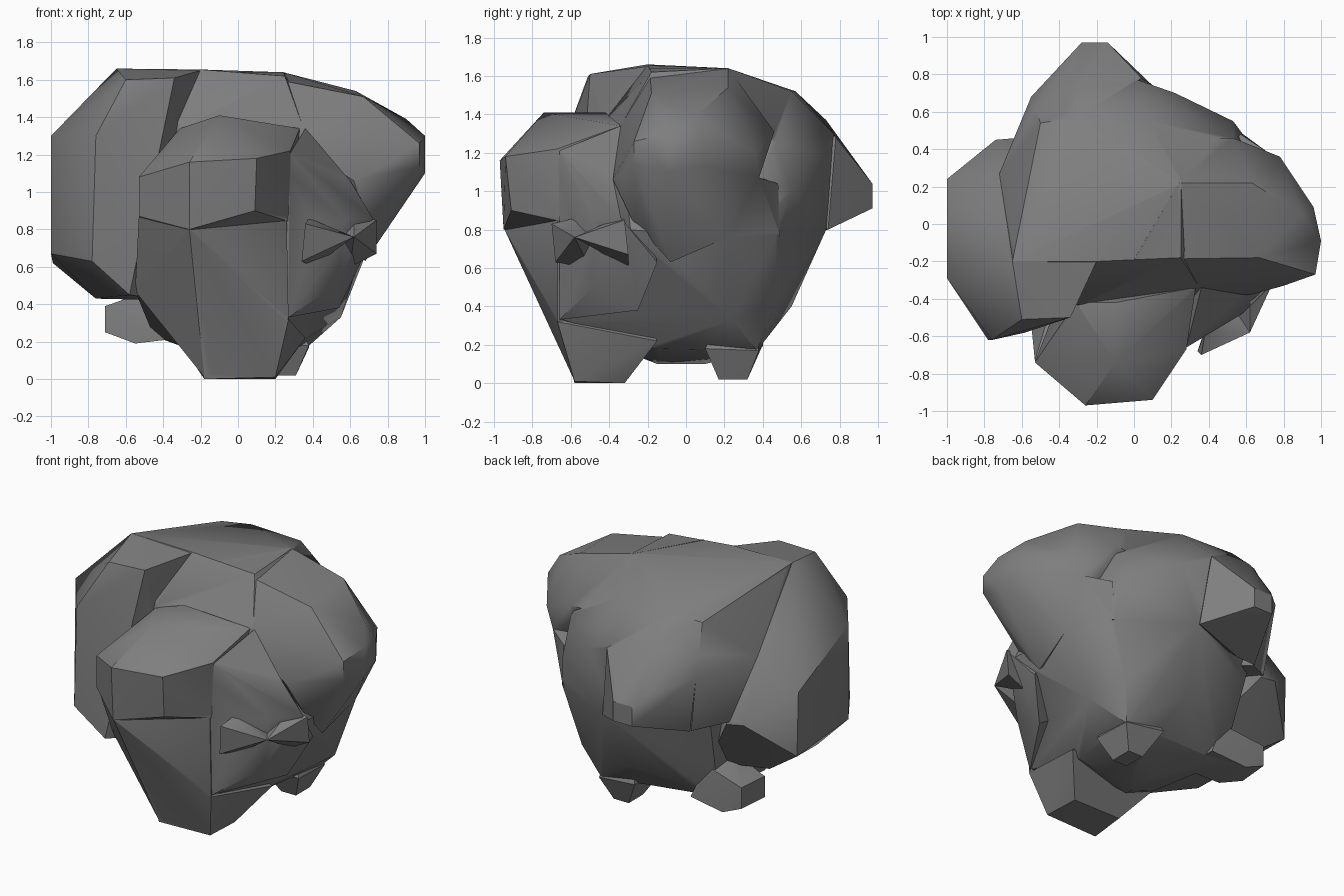
import bpy, bmesh, math


def chunk(name, pts):
    """Faceted lump: the convex skin around a few corner points."""
    bm = bmesh.new()
    for p in pts:
        bm.verts.new(p)
    res = bmesh.ops.convex_hull(bm, input=bm.verts[:])
    junk = {v for v in res["geom_interior"] + res["geom_unused"]
            if isinstance(v, bmesh.types.BMVert)}
    bmesh.ops.delete(bm, geom=list(junk), context="VERTS")
    bmesh.ops.recalc_face_normals(bm, faces=bm.faces[:])
    me = bpy.data.meshes.new(name)
    bm.to_mesh(me)
    bm.free()
    ob = bpy.data.objects.new(name, me)
    bpy.context.collection.objects.link(ob)
    return ob


# Main mass, tapering towards the bottom
body = chunk("lumpy_body", [
    (-.65, -.2, 1.66), (-.2, -.2, 1.655), (.25, -.18, 1.62), (.25, .22, 1.64),
    (-.3, .57, 1.52), (.08, .55, 1.52), (.53, .46, 1.25),
    (.22, .7, 1.2), (.02, .77, 1.3), (-.5, .54, 1.5), (-.53, .62, 1.33),
    (.53, .55, 1.0), (.59, .47, .77), (.1, .73, .8), (-.5, .45, .75),
    (.7, -.3, .8), (.72, .22, .76), (-.3, -.43, 1.36), (.35, -.34, 1.34),
    (.55, .24, .33), (.45, .46, .4), (.05, .55, .4), (-.25, .36, .32),
    (.37, .37, .17), (.27, -.64, .33), (-.25, -.58, .27), (-.55, -.5, .47),
    (-.45, .3, .23), (-.3, -.15, .18), (.3, -.15, .18), (-.1, .1, .1),
    (-.1, -.15, .1)])

parts = []

# Broad side lobe on the left
parts.append(chunk("left_lobe", [
    (-.65, -.2, 1.66), (-.6, -.51, 1.6), (-.34, -.5, 1.61), (-.2, -.2, 1.65),
    (-1, -.29, 1.3), (-1, -.29, .67), (-.76, -.62, 1.3), (-.78, -.62, .63),
    (-.58, -.58, .45), (-.76, -.3, .43), (-.76, .2, .46), (-.99, .24, .62),
    (-1, .24, 1.05), (-.72, .27, 1.23), (-.74, .45, .84), (-.62, .46, .82),
    (-.52, -.5, 1.28), (-.35, -.3, .42), (-.35, .25, .42)]))

# Shoulder between the left lobe and the back
parts.append(chunk("left_shoulder", [
    (-.65, -.2, 1.655), (-.72, .27, 1.23), (-.55, .68, 1.2), (-.5, .54, 1.5),
    (-.53, .62, 1.33), (-.64, .46, .84), (-.45, .59, .78), (-.3, 0, 1),
    (-.6, 0, .9)]))

# Blunt front bulge
parts.append(chunk("front_bulge", [
    (-.26, -.97, 1.16), (.1, -.94, 1.18), (-.26, -.95, .8), (.09, -.91, .9),
    (-.53, -.74, 1.08), (-.53, -.74, .87), (-.1, -.74, 1.41),
    (-.1, -.42, 1.41), (-.31, -.42, 1.34), (.33, -.34, 1.34),
    (.28, -.67, 1.22), (.28, -.64, .84), (-.4, -.4, .7), (.2, -.3, .7)]))

# Tapered front below the bulge, down to the foot
parts.append(chunk("front_taper", [
    (-.26, -.945, .8), (-.53, -.73, .87), (.26, -.67, .87), (.27, -.67, .33),
    (-.55, -.53, .47), (-.25, -.58, .26), (-.18, -.58, .01), (.2, -.58, .01),
    (.2, -.3, .6), (-.4, -.3, .6)]))

# Cheek joining the front bulge to the right side
parts.append(chunk("right_cheek", [
    (.28, -.66, 1.21), (.36, -.34, 1.34), (.6, -.38, 1.06), (.72, -.34, .86),
    (.58, -.48, .85), (.24, -.66, .8), (.27, -.66, .33), (.54, -.25, .38),
    (.52, -.48, .5), (.66, -.15, .63), (.2, -.3, .6)]))

# Two small wedges meeting at one corner
for i, wing in enumerate([
        [(.36, -.7, .83), (.34, -.68, .63), (.38, -.58, .86), (.4, -.5, .6)],
        [(.74, -.32, .85), (.74, -.3, .67), (.62, -.34, .87), (.6, -.3, .6)]]):
    parts.append(chunk(f"wedge_{i}", wing + [(.62, -.58, .76), (.5, -.4, .75)]))

# Right lobe with a flat end, blending into the top and the side below
parts.append(chunk("right_lobe", [
    (.97, -.27, 1.14), (.97, -.27, 1.26), (1, -.09, 1.3), (1, -.09, 1.1),
    (.96, .09, 1.13), (.96, .09, 1.27), (.67, -.18, 1.51), (.63, .22, 1.54),
    (.9, .05, 1.39), (.53, .46, 1.31), (.78, .36, 1.2), (.72, .38, 1.07),
    (.36, -.34, 1.34), (.8, -.33, 1.15), (.62, -.38, 1.06), (.82, -.08, .9),
    (.76, .1, .8), (.72, .22, .76), (.68, -.08, .63), (.68, -.28, .85),
    (.24, .22, 1.641), (.34, .46, 1.31), (0, -.19, 1.642), (.2, -.35, 1.34),
    (.25, 0, 1.1)]))

# Side ridge under the right lobe
parts.append(chunk("right_ridge", [
    (.76, .22, 1.0), (.72, .22, .76), (.57, .48, 1.04), (.57, .49, .77),
    (.72, .38, 1.07), (.4, .3, .8), (.4, .3, 1.1)]))

# Back knob that overhangs the lower back
parts.append(chunk("back_knob", [
    (-.28, .97, 1.04), (-.14, .97, 1.04), (-.28, .97, .91), (-.14, .97, .91),
    (-.33, .9, 1.11), (-.55, .68, 1.2), (-.45, .6, .78), (-.05, .83, .88),
    (.04, .78, 1.28), (-.31, .73, 1.37), (.1, .74, .8), (-.3, .62, .77),
    (-.3, .57, 1.52), (-.53, .62, 1.33), (-.1, .4, 1)]))

# Three stubby feet
parts.append(chunk("front_foot", [
    (-.18, -.58, 0), (.2, -.58, .01), (.2, -.32, 0), (-.15, -.32, 0),
    (-.25, -.58, .26), (.27, -.67, .32), (.36, -.15, .22), (-.33, -.18, .22),
    (0, -.3, .5)]))
parts.append(chunk("back_foot", [
    (.2, .17, .02), (.31, .17, .02), (.31, .32, .02), (.2, .32, .02),
    (.38, .38, .17), (.38, .1, .18), (.1, .1, .18), (.1, .4, .2),
    (.2, .25, .5)]))
parts.append(chunk("left_foot", [
    (-.71, .18, .25), (-.71, .18, .39), (-.69, .4, .39), (-.69, .4, .25),
    (-.55, .15, .19), (-.55, .4, .19), (-.3, .1, .22), (-.3, .38, .22),
    (-.4, .15, .5), (-.4, .36, .45)]))

# Fuse all lumps into one skin
bpy.context.view_layer.objects.active = body
body.select_set(True)
for p in parts:
    mod = body.modifiers.new(p.name, "BOOLEAN")
    mod.operation = "UNION"
    mod.solver = "EXACT"
    mod.object = p
    bpy.ops.object.modifier_apply(modifier=mod.name)
    bpy.data.objects.remove(p, do_unlink=True)
bpy.ops.object.shade_smooth_by_angle(angle=math.radians(35))

# Dark grey stone colour
stone = bpy.data.materials.new("dark_stone")
stone.diffuse_color = (.21, .21, .21, 1)
body.data.materials.clear()
body.data.materials.append(stone)
for f in body.data.polygons:
    f.material_index = 0
